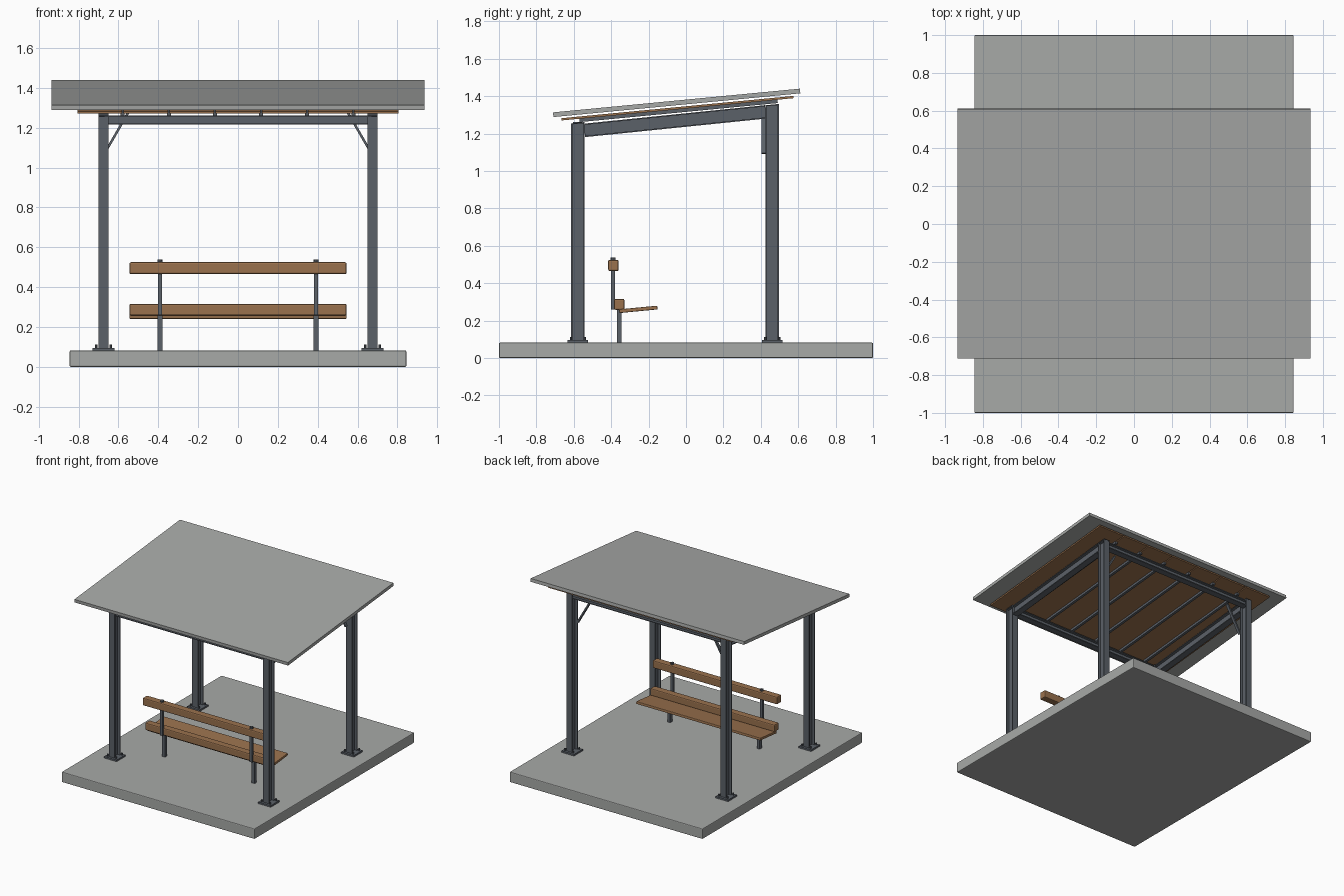
import bpy, bmesh, math
from mathutils import Matrix, Vector

cube = bpy.data.objects.get("Cube")
if cube:
    bpy.data.objects.remove(cube)


def material(name, rgb):
    m = bpy.data.materials.new(name)
    m.use_nodes = True
    m.diffuse_color = (*rgb, 1)
    m.node_tree.nodes["Principled BSDF"].inputs["Base Color"].default_value = (*rgb, 1)
    return m


CONCRETE = material("light grey", (0.39, 0.40, 0.39))
STEEL = material("steel grey", (0.105, 0.12, 0.14))
WOOD = material("warm wood", (0.32, 0.165, 0.075))

SLOPE = math.atan(0.096)


def finish(name, bm, mat, bevel=0):
    bmesh.ops.recalc_face_normals(bm, faces=bm.faces[:])
    mesh = bpy.data.meshes.new(name)
    bm.to_mesh(mesh)
    bm.free()
    mesh.materials.append(mat)
    ob = bpy.data.objects.new(name, mesh)
    bpy.context.collection.objects.link(ob)
    if bevel:
        mod = ob.modifiers.new("Bevel", 'BEVEL')
        mod.width = bevel
        mod.segments = 2
    return ob


def box(name, center, size, mat, tilt=0, axis='X', bevel=0):
    bm = bmesh.new()
    bmesh.ops.create_cube(bm, size=1)
    for v in bm.verts:
        v.co = Vector(a * b for a, b in zip(v.co, size))
    ob = finish(name, bm, mat, bevel)
    ob.matrix_world = Matrix.Translation(center) @ Matrix.Rotation(tilt, 4, axis)
    return ob


def i_beam(name, start, end, depth_dir, width=0.05, depth=0.072):
    """Rolled section swept from start to end, flanges facing depth_dir."""
    start, end = Vector(start), Vector(end)
    along = (end - start).normalized()
    d = Vector(depth_dir)
    d = (d - along * d.dot(along)).normalized()
    side = along.cross(d)
    w, h, web, fl = width / 2, depth / 2, 0.004, 0.007
    half = [(w, -h), (w, -h + fl), (web, -h + fl), (web, h - fl), (w, h - fl), (w, h)]
    outline = half + [(-a, -b) for a, b in half]
    bm = bmesh.new()
    face = bm.faces.new([bm.verts.new(start + side * a + d * b) for a, b in outline])
    new = bmesh.ops.extrude_face_region(bm, geom=[face])["geom"]
    bmesh.ops.translate(bm, vec=end - start,
                        verts=[v for v in new if isinstance(v, bmesh.types.BMVert)])
    return finish(name, bm, STEEL)


def bolt(name, x, y, z, radius, height):
    bm = bmesh.new()
    bmesh.ops.create_cone(bm, cap_ends=True, segments=8, radius1=radius,
                          radius2=radius, depth=height)
    finish(name, bm, STEEL).location = (x, y, z + height / 2)


def sloped(name, x, width, y0, y1, z_mid, thick, mat):
    """Slab following the roof pitch; z_mid is its centre height at y = 0."""
    y = (y0 + y1) / 2
    box(name, (x, y, z_mid + y * math.tan(SLOPE)),
        (width, (y1 - y0) / math.cos(SLOPE), thick), mat, SLOPE)


# Ground slab and roof sheet
box("ground_slab", (0, 0, 0.041), (1.69, 2, 0.082), CONCRETE, bevel=0.006)
sloped("roof_sheet", 0, 1.87, -0.71, 0.61, 1.369, 0.025, CONCRETE)

# Ceiling boards with narrow joints, carried on thin purlins
PITCH = 0.2314
for i in range(7):
    sloped(f"ceiling_board_{i + 1}", (i - 3) * PITCH, PITCH - 0.008,
           -0.665, 0.575, 1.340, 0.012, WOOD)
for i in range(6):
    sloped(f"purlin_{i + 1}", (i - 2.5) * PITCH, 0.02, -0.57, 0.49, 1.325, 0.018, STEEL)

# Posts with base plates, bolts, sloping side beams and rear braces
POST_X, FRONT_Y, BACK_Y = 0.675, -0.578, 0.461
for side, s in (("left", 1), ("right", -1)):
    x = s * POST_X
    for end, y, top in (("front", FRONT_Y, 1.255), ("back", BACK_Y, 1.352)):
        tag = f"{end}_{side}"
        i_beam(f"{tag}_post", (x, y, 0.08), (x, y, top), (0, 1, 0))
        box(f"{tag}_base_plate", (x, y, 0.088), (0.11, 0.11, 0.014), STEEL)
        box(f"{tag}_cap_plate", (x, y, top), (0.05, 0.072, 0.006), STEEL, SLOPE)
        for dx in (-0.037, 0.037):
            for dy in (-0.037, 0.037):
                bolt(f"{tag}_anchor_bolt", x + dx, y + dy, 0.09, 0.006, 0.022)
    i_beam(f"{side}_side_beam", (x, -0.543, 1.217), (x, 0.426, 1.316), (0, 0, 1))
    box(f"{side}_brace", (s * 0.596, 0.416, 1.198), (0.012, 0.022, 0.24), STEEL,
        -s * math.radians(30), 'Y')

# Cross beams joining the posts
for end, y, z in (("front", FRONT_Y, 1.238), ("back", BACK_Y, 1.33)):
    i_beam(f"{end}_cross_beam", (-0.672, y, z), (0.672, y, z), (0, 0, 1), 0.05, 0.046)

# Bench boards
LENGTH = 1.09
box("bench_backrest", (0, -0.388, 0.495), (LENGTH, 0.056, 0.06), WOOD, bevel=0.008)
box("bench_rear_rail", (0, -0.357, 0.287), (LENGTH, 0.056, 0.058), WOOD, bevel=0.008)
box("bench_seat", (0, -0.255, 0.26), (LENGTH, 0.205, 0.02), WOOD,
    math.radians(5.5), bevel=0.004)

# Bench legs and back supports
for side, s in (("left", 1), ("right", -1)):
    x = s * 0.392
    box(f"bench_{side}_leg", (x, -0.357, 0.17), (0.026, 0.026, 0.18), STEEL)
    box(f"bench_{side}_upright", (x, -0.39, 0.395), (0.02, 0.02, 0.27), STEEL)
    bolt(f"bench_{side}_upright_cap", x, -0.39, 0.525, 0.013, 0.013)
